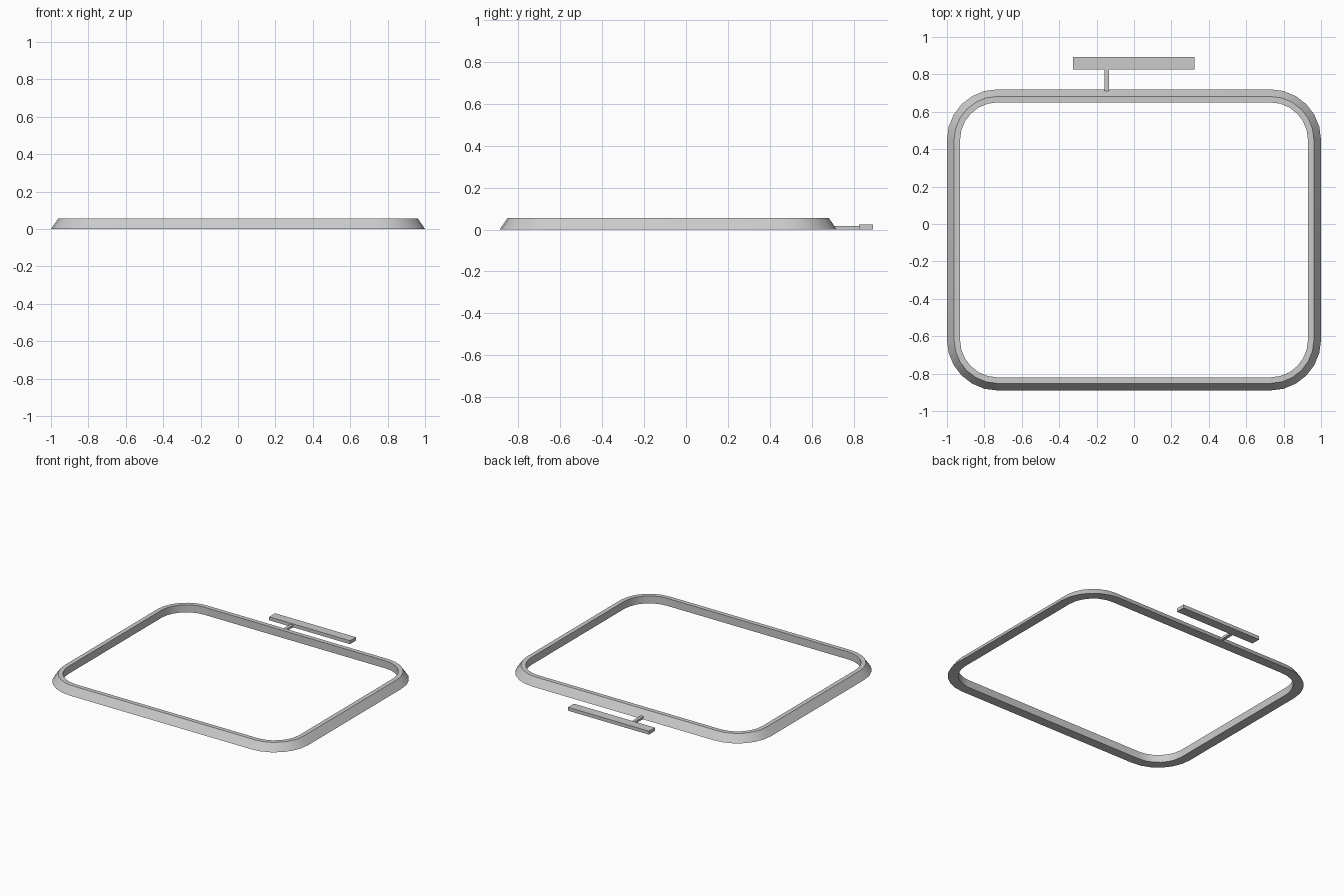
import bpy
import bmesh
from math import cos, sin, pi

cube = bpy.data.objects.get("Cube")
if cube:
    bpy.data.objects.remove(cube, do_unlink=True)

grey = bpy.data.materials.new("light grey")
grey.use_nodes = True
colour = (0.6, 0.6, 0.6, 1)
grey.diffuse_color = colour
grey.node_tree.nodes["Principled BSDF"].inputs["Base Color"].default_value = colour


def add_object(name, bm):
    bmesh.ops.recalc_face_normals(bm, faces=bm.faces)
    mesh = bpy.data.meshes.new(name)
    bm.to_mesh(mesh)
    bm.free()
    mesh.materials.append(grey)
    obj = bpy.data.objects.new(name, mesh)
    bpy.context.collection.objects.link(obj)
    return obj


def box(name, x0, x1, y0, y1, z0, z1):
    bm = bmesh.new()
    bmesh.ops.create_cube(bm, size=1)
    for v in bm.verts:
        v.co = (x0 if v.co.x < 0 else x1,
                y0 if v.co.y < 0 else y1,
                z0 if v.co.z < 0 else z1)
    return add_object(name, bm)


# Rounded rectangular frame: a sloped section swept around four corners
CENTRE_Y, HALF_X, HALF_Y = -0.085, 0.73, 0.535
SEGMENTS = 6
SECTION = [(0.27, 0), (0.232, 0.055), (0.2, 0.055), (0.2, 0)]  # corner radius, height

bm = bmesh.new()
rings = []
for corner, (sx, sy) in enumerate([(1, 1), (-1, 1), (-1, -1), (1, -1)]):
    for i in range(SEGMENTS + 1):
        a = (corner + i / SEGMENTS) * pi / 2
        rings.append([bm.verts.new((sx * HALF_X + r * cos(a),
                                    CENTRE_Y + sy * HALF_Y + r * sin(a), z))
                      for r, z in SECTION])
for k, ring in enumerate(rings):
    following = rings[(k + 1) % len(rings)]
    for j in range(len(SECTION)):
        n = (j + 1) % len(SECTION)
        bm.faces.new((ring[j], following[j], following[n], ring[n]))
frame = add_object("frame", bm)

bpy.ops.object.select_all(action='DESELECT')
frame.select_set(True)
bpy.context.view_layer.objects.active = frame
bpy.ops.object.shade_smooth_by_angle(angle=pi / 6)

# Rear bar and the thin link that joins it to the frame
box("rear_bar", -0.327, 0.323, 0.825, 0.893, 0, 0.025)
box("bar_link", -0.157, -0.135, 0.71, 0.825, 0, 0.017)
